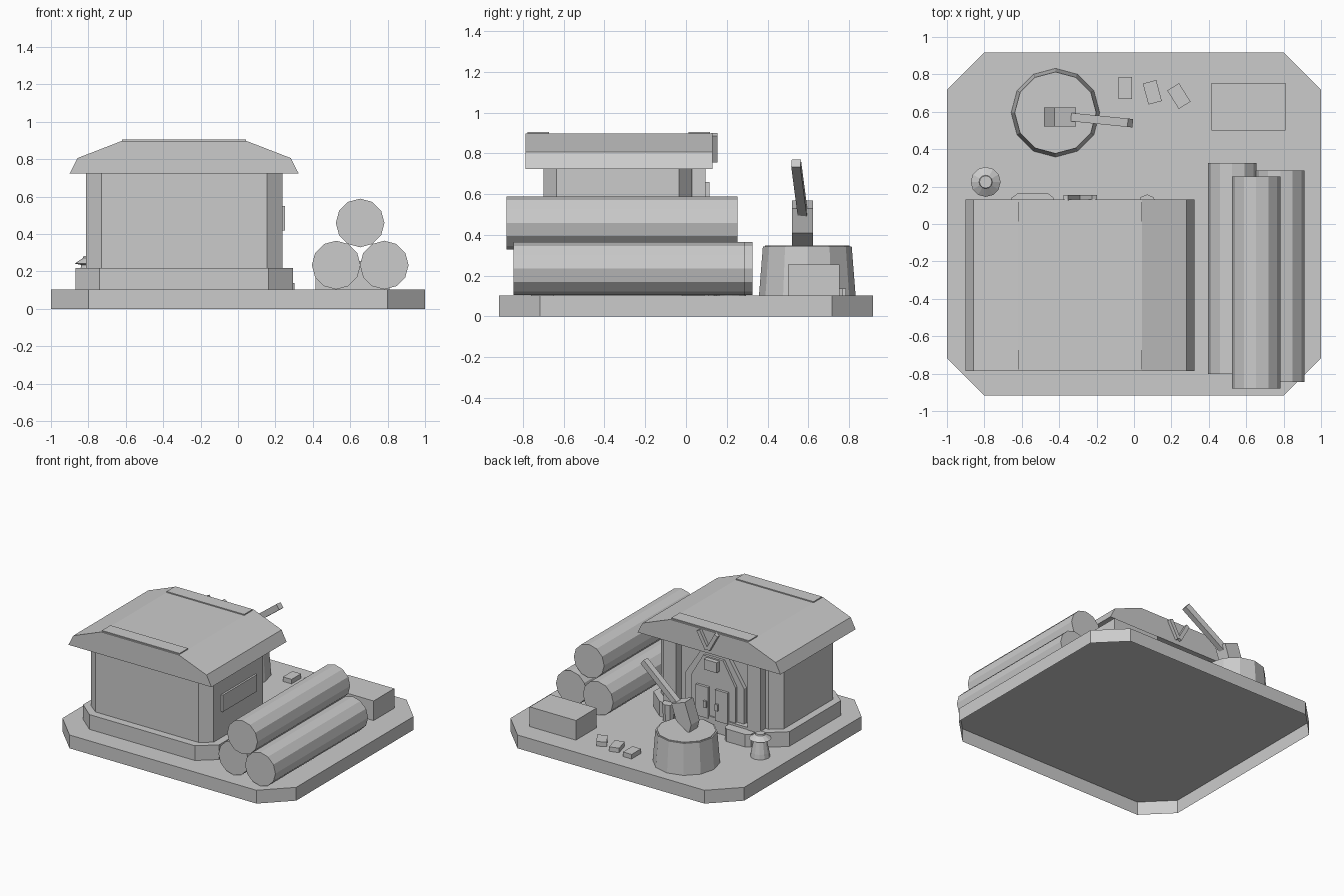
import bpy
from math import cos, sin, pi, radians
from mathutils import Vector

cube = bpy.data.objects.get("Cube")
if cube:
    bpy.data.objects.remove(cube)

grey = bpy.data.materials.new("plain grey")
grey.use_nodes = True
grey.diffuse_color = (0.6, 0.6, 0.6, 1)
grey.node_tree.nodes["Principled BSDF"].inputs["Base Color"].default_value = (0.6, 0.6, 0.6, 1)


def loft(name, rings, open_start=False):
    """Solid through rings of matching points, optionally open at the first ring."""
    n = len(rings[0])
    verts = [p for ring in rings for p in ring]
    faces = [tuple(range(len(verts) - n, len(verts)))]
    if not open_start:
        faces.append(tuple(reversed(range(n))))
    for k in range(len(rings) - 1):
        for i in range(n):
            j = (i + 1) % n
            faces.append((k * n + i, k * n + j, k * n + n + j, k * n + n + i))
    mesh = bpy.data.meshes.new(name)
    mesh.from_pydata(verts, [], faces)
    mesh.materials.append(grey)
    obj = bpy.data.objects.new(name, mesh)
    bpy.context.collection.objects.link(obj)
    return obj


def prism_z(name, outline, z0, z1, open_start=False):
    return loft(name, [[(x, y, z) for x, y in outline] for z in (z0, z1)], open_start)


def prism_y(name, outline, y0, y1):
    return loft(name, [[(x, y, z) for x, z in outline] for y in (y1, y0)])


def box(name, x0, x1, y0, y1, z0, z1):
    return prism_z(name, [(x0, y0), (x1, y0), (x1, y1), (x0, y1)], z0, z1)


def chamfered(x0, x1, y0, y1, cx, cy):
    return [(x0 + cx, y0), (x1 - cx, y0), (x1, y0 + cy), (x1, y1 - cy),
            (x1 - cx, y1), (x0 + cx, y1), (x0, y1 - cy), (x0, y0 + cy)]


def turned(name, x, y, profile, sides):
    ang = [2 * pi * i / sides for i in range(sides)]
    return loft(name, [[(x + r * cos(a), y + r * sin(a), z) for a in ang] for r, z in profile])


def bar(name, start, end, width):
    a, b = Vector(start), Vector(end)
    side = (b - a).cross(Vector((0, 0, 1))).normalized() * width / 2
    up = side.cross(b - a).normalized() * width / 2
    corners = [side + up, side - up, -side - up, up - side]
    return loft(name, [[tuple(p + c) for c in corners] for p in (a, b)])


# Ground slab (hollow underneath) and hut body
GROUND, MID = 0.103, -0.288
prism_z("ground_slab", chamfered(-1, 1, -0.917, 0.917, 0.2, 0.2), 0, GROUND, open_start=True)
prism_z("foundation", chamfered(-0.87, 0.293, -0.76, 0.09, 0.13, 0.11), GROUND, 0.217)
prism_z("walls", chamfered(-0.812, 0.237, -0.70, 0.03, 0.083, 0.065), 0.217, 0.735)

# Roof
half_roof = [(0.612, 0.724), (0.57, 0.806), (0.332, 0.898)]
roof = [(MID + x, z) for x, z in half_roof] + [(MID - x, z) for x, z in reversed(half_roof)]
prism_y("roof", roof, -0.787, 0.13)
for name, y in (("front_ridge_strip", -0.725), ("back_ridge_strip", 0.065)):
    box(name, MID - 0.332, MID + 0.332, y - 0.052, y + 0.052, 0.89, 0.906)

# Entrance: arch layers, posts, double door, sign
for name, w, top, depth in (("outer_arch", 0.25, 0.7, 0.06), ("inner_arch", 0.19, 0.67, 0.08)):
    half = [(w, 0.2), (w, 0.49), (w * 0.45, top)]
    outline = [(MID + x, z) for x, z in half] + [(MID - x, z) for x, z in reversed(half)]
    prism_y(name, outline, 0.02, depth)
for name, s in (("left", 1), ("right", -1)):
    x = MID + s * 0.36
    box(name + "_post", x - 0.055, x + 0.055, 0.02, 0.095, 0.2, 0.735)
    x = MID + s * 0.083
    box(name + "_door", x - 0.052, x + 0.052, 0.07, 0.1, 0.2, 0.44)
    x = MID + s * 0.05
    box(name + "_handle", x - 0.012, x + 0.012, 0.095, 0.115, 0.285, 0.335)
    bar(name + "_gable_bar", (MID + s * 0.005, 0.14, 0.762), (MID + s * 0.077, 0.14, 0.892), 0.03)
box("door_sign", MID - 0.055, MID + 0.055, 0.07, 0.115, 0.58, 0.66)

# Side window
box("side_window", 0.22, 0.252, -0.545, -0.125, 0.42, 0.55)

# Doorstep items
step = [(-0.655, 0.08), (-0.43, 0.08), (-0.43, 0.14), (-0.46, 0.165), (-0.62, 0.165), (-0.655, 0.14)]
prism_z("doorstep", step, GROUND, 0.2)
turned("bucket", 0.07, 0.11, [(0.04, GROUND), (0.048, 0.24)], 8)
turned("lantern", -0.793, 0.225,
       [(0.07, GROUND), (0.065, 0.14), (0.045, 0.235), (0.08, 0.242), (0.036, 0.272), (0.033, 0.282)], 12)

# Stacked logs
for name, x, z, y0, y1 in (("inner_log", 0.525, 0.234, -0.803, 0.325),
                           ("outer_log", 0.782, 0.234, -0.845, 0.287),
                           ("top_log", 0.653, 0.459, -0.88, 0.253)):
    ring = [(x + 0.13 * cos(pi * i / 6), z + 0.13 * sin(pi * i / 6)) for i in range(12)]
    prism_y(name, ring, y0, y1)

# Chopping stump with axe
turned("stump", -0.42, 0.595, [(0.237, GROUND), (0.218, 0.342)], 12)
turned("stump_cut_face", -0.42, 0.595, [(0.208, 0.34), (0.208, 0.347)], 12)
head = [(-0.31, 0.53), (-0.425, 0.57), (-0.48, 0.41), (-0.46, 0.335), (-0.35, 0.41)]
prism_y("axe_head", head, 0.52, 0.622)
bar("axe_handle", (-0.37, 0.575, 0.485), (-0.02, 0.54, 0.752), 0.045)

# Crate and wood chips
box("crate", 0.415, 0.81, 0.5, 0.753, GROUND, 0.255)
for name, x, y, turn in (("chip_one", -0.047, 0.727, 0), ("chip_two", 0.098, 0.704, 15),
                         ("chip_three", 0.24, 0.684, 32)):
    chip = box(name, -0.037, 0.037, -0.058, 0.058, 0, 0.035)
    chip.location = (x, y, GROUND)
    chip.rotation_euler.z = radians(turn)
